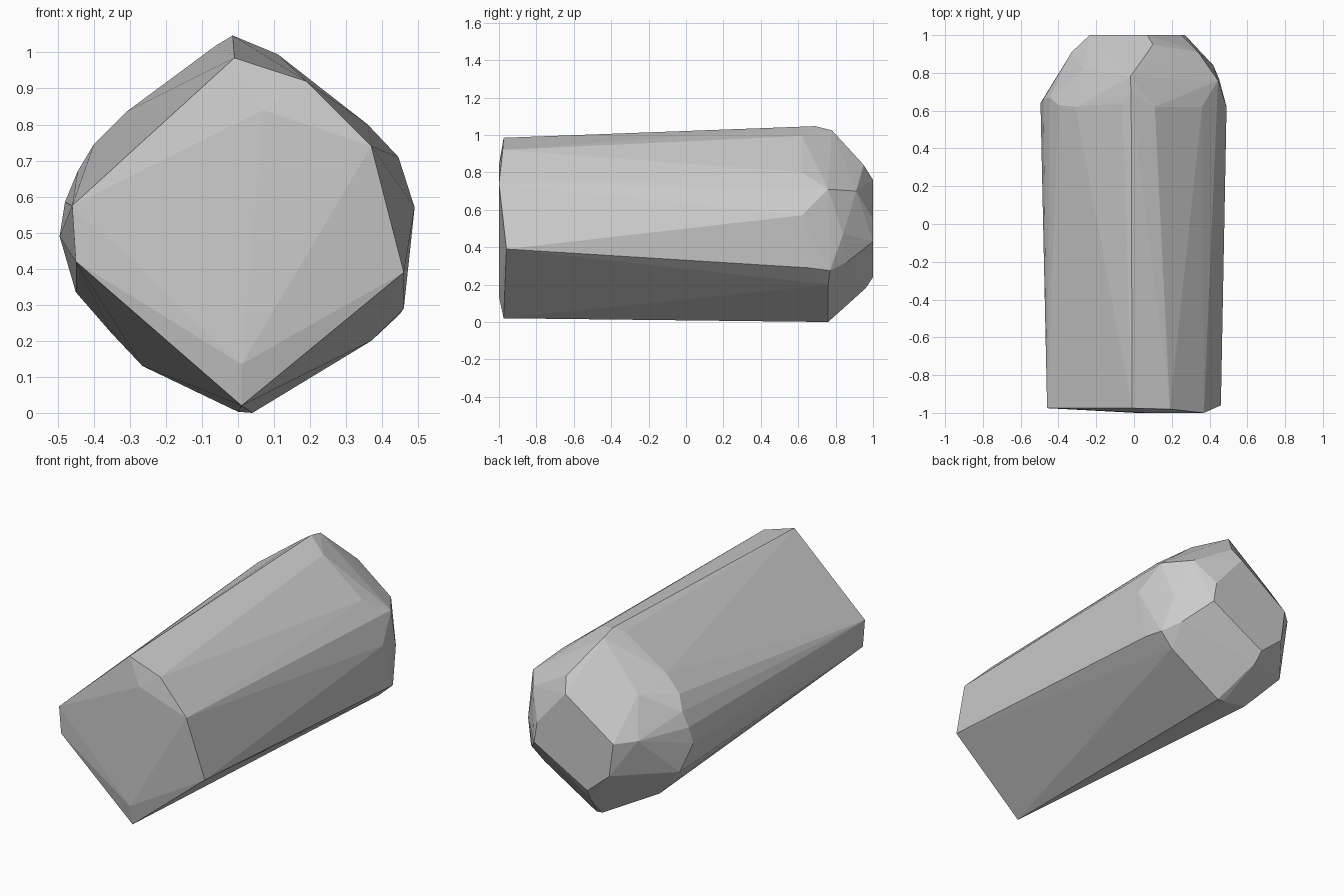
import bpy, bmesh

# Blunt small end, facing -y
front_end = [
    (-0.01, -0.975, 0.985), (0.19, -0.98, 0.92), (0.37, -1.0, 0.74), (0.46, -0.96, 0.39),
    (0.01, -0.975, 0.02), (-0.45, -0.97, 0.42), (-0.46, -0.975, 0.575),
    (0.01, -1.0, 0.135), (0.07, -1.0, 0.84)]

# Widest ring near the back
wide_ring = [
    (-0.015, 0.69, 1.047), (0.11, 0.62, 0.995), (0.36, 0.62, 0.80), (0.445, 0.76, 0.71),
    (0.49, 0.62, 0.57), (0.46, 0.65, 0.29), (0.45, 0.77, 0.275), (0.37, 0.76, 0.20),
    (0.04, 0.76, 0.0), (0.0, 0.76, 0.003), (-0.265, 0.62, 0.13), (-0.35, 0.63, 0.22),
    (-0.45, 0.70, 0.335), (-0.495, 0.64, 0.49), (-0.48, 0.66, 0.585), (-0.445, 0.67, 0.67),
    (-0.40, 0.63, 0.745), (-0.31, 0.62, 0.835), (-0.06, 0.64, 1.02)]

# Rounded shoulder and flat back cap
shoulder = [
    (-0.02, 0.78, 1.025), (0.10, 0.95, 0.84), (0.34, 0.91, 0.70), (0.42, 0.84, 0.47),
    (0.38, 0.86, 0.32), (-0.06, 0.96, 0.18), (-0.33, 0.91, 0.56), (-0.27, 0.82, 0.78)]
cap = [(0.07, 0.76), (0.25, 0.55), (0.27, 0.43), (-0.07, 0.24), (-0.21, 0.36), (-0.235, 0.55)]

# Wrap all the corners in one faceted stone
bm = bmesh.new()
for co in front_end + wide_ring + shoulder + [(x, 1.0, z) for x, z in cap]:
    bm.verts.new(co)
result = bmesh.ops.convex_hull(bm, input=bm.verts[:])
loose = [v for v in bm.verts if not v.link_faces]
bmesh.ops.delete(bm, geom=loose, context='VERTS')
bmesh.ops.recalc_face_normals(bm, faces=bm.faces[:])
mesh = bpy.data.meshes.new("faceted_stone")
bm.to_mesh(mesh)
bm.free()
bpy.context.collection.objects.link(bpy.data.objects.new("faceted_stone", mesh))
